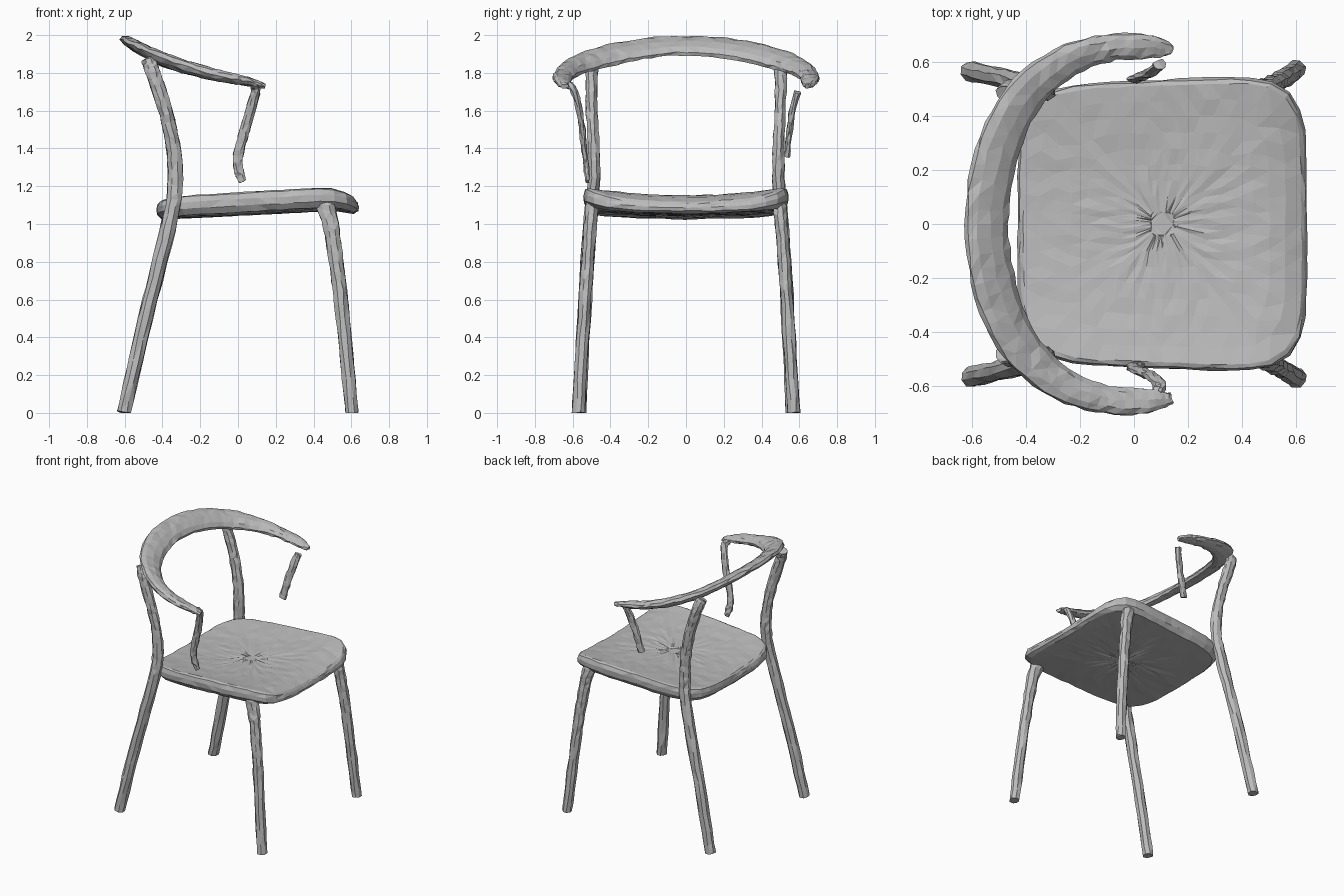
import bpy, bmesh, math, random
from mathutils import Vector

random.seed(4)
if "Cube" in bpy.data.objects:
    bpy.data.objects.remove(bpy.data.objects["Cube"], do_unlink=True)

# One plain grey for the whole chair
grey = bpy.data.materials.new("plain grey")
grey.use_nodes = True
colour = (0.5, 0.5, 0.5, 1)
grey.diffuse_color = colour
grey.node_tree.nodes["Principled BSDF"].inputs["Base Color"].default_value = colour


def loft(name, rings, jitter):
    """Join closed rings of points into a capped, slightly uneven faceted solid."""
    bm = bmesh.new()
    rows = []
    for ring in rings:
        row = []
        for p in ring:
            q = p + Vector([random.uniform(-jitter, jitter) for _ in range(3)])
            q.z = max(q.z, 0)
            row.append(bm.verts.new(q))
        rows.append(row)
    n = len(rows[0])
    for a, b in zip(rows, rows[1:]):
        for i in range(n):
            j = (i + 1) % n
            bm.faces.new((a[i], a[j], b[j], b[i]))
    bm.faces.new(rows[0][::-1])
    bm.faces.new(rows[-1])
    bmesh.ops.triangulate(bm, faces=bm.faces[:])
    bmesh.ops.recalc_face_normals(bm, faces=bm.faces[:])
    mesh = bpy.data.meshes.new(name)
    bm.to_mesh(mesh)
    bm.free()
    mesh.materials.append(grey)
    obj = bpy.data.objects.new(name, mesh)
    bpy.context.collection.objects.link(obj)
    return obj


def smooth_path(keys, steps):
    """Catmull-Rom through keys of any width."""
    out = []
    last = len(keys) - 1
    for i in range(last):
        p0, p1, p2, p3 = (keys[min(max(k, 0), last)] for k in range(i - 1, i + 3))
        for s in range(steps):
            t = s / steps
            out.append([0.5 * (2 * b + (c - a) * t + (2 * a - 5 * b + 4 * c - d) * t ** 2
                        + (3 * b - a - 3 * c + d) * t ** 3)
                        for a, b, c, d in zip(p0, p1, p2, p3)])
    return out + [list(keys[-1])]


def sweep(name, keys, ref, steps=5, sides=8):
    """Keys are x, y, z, half width, half thickness, tilt in degrees."""
    path = smooth_path(keys, steps)
    centres = [Vector(p[:3]) for p in path]
    rings = []
    for i, (c, p) in enumerate(zip(centres, path)):
        tangent = (centres[min(i + 1, len(path) - 1)] - centres[max(i - 1, 0)]).normalized()
        side = tangent.cross(Vector(ref)).normalized()
        up = side.cross(tangent)
        tilt = math.radians(p[5])
        wide = side * math.cos(tilt) + up * math.sin(tilt)
        thin = up * math.cos(tilt) - side * math.sin(tilt)
        ring = []
        for k in range(sides):
            a = math.tau * (k + 0.5) / sides
            ring.append(c + wide * math.cos(a) * p[3] * 1.05 + thin * math.sin(a) * p[4] * 1.05)
        rings.append(ring)
    return loft(name, rings, 0.004)


def flip(keys):
    return [(k[0], -k[1], *k[2:]) for k in keys]


# Seat: rounded square, dished across, dropping at the front edge
def seat_point(angle, t, s):
    c, d = math.cos(angle), math.sin(angle)
    r = t * (abs(c) ** 5.5 + abs(d) ** 5.5) ** (-1 / 5.5)
    x = 0.105 + 0.535 * c * r
    y = (0.53 + 0.04 * x) * d * r
    drop = 1.5 * max(x - 0.45, 0) ** 2
    dish = 1 - min((y / 0.53) ** 2, 1)
    top = 1.17 + 0.05 * x - drop - 0.04 * dish
    bottom = 1.065 + 0.05 * x - 0.5 * drop - 0.02 * dish
    return Vector((x, y, top + (bottom - top) * s))


top_rings = [(0.08 + 0.11 * i, 0) for i in range(9)]
rim_rings = [(0.985, 0.08), (1, 0.35), (0.995, 0.7), (0.95, 1)]
under_rings = [(0.8 - 0.18 * i, 1) for i in range(5)]
loft("seat", [[seat_point(math.tau * k / 56, t, s) for k in range(56)]
              for t, s in top_rings + rim_rings + under_rings], 0.003)

# Bent rail forming the backrest and both arms
half_rail = [
    (0.14, 0.645, 1.73, 0.02, 0.012, 0),
    (0.05, 0.655, 1.755, 0.045, 0.022, 8),
    (-0.1, 0.65, 1.785, 0.05, 0.028, 12),
    (-0.27, 0.59, 1.83, 0.063, 0.032, 22),
    (-0.42, 0.45, 1.88, 0.08, 0.032, 30),
    (-0.51, 0.25, 1.925, 0.088, 0.03, 30),
]
middle = [(-0.545, 0, 1.945, 0.088, 0.028, 30)]
sweep("back_and_arm_rail", half_rail + middle + flip(half_rail)[::-1], (0, 0, 1), 5, 10)

# Legs: the back pair carries on upward to hold the rail
back_leg = [
    (-0.605, 0.565, 0, 0.036, 0.036, 0),
    (-0.49, 0.54, 0.5, 0.039, 0.036, 0),
    (-0.37, 0.51, 0.98, 0.041, 0.036, 0),
    (-0.332, 0.49, 1.2, 0.041, 0.034, 0),
    (-0.345, 0.49, 1.42, 0.037, 0.03, 0),
    (-0.39, 0.5, 1.62, 0.037, 0.03, 0),
    (-0.45, 0.5, 1.8, 0.038, 0.032, 0),
    (-0.475, 0.48, 1.87, 0.036, 0.032, 0),
]
front_leg = [
    (0.602, 0.57, 0, 0.034, 0.034, 0),
    (0.555, 0.54, 0.5, 0.036, 0.033, 0),
    (0.52, 0.52, 0.8, 0.039, 0.033, 0),
    (0.49, 0.505, 1.0, 0.042, 0.034, 0),
    (0.455, 0.49, 1.12, 0.05, 0.036, 0),
]
for label, keys in (("back_leg", back_leg), ("front_leg", front_leg)):
    sweep(label + "_left", keys, (0, 1, 0))
    sweep(label + "_right", flip(keys), (0, 1, 0))

# Short arm supports hanging below the arm tips; one is shorter
support = [
    (0.095, 0.59, 1.7, 0.024, 0.018, 0),
    (0.06, 0.56, 1.58, 0.026, 0.016, 0),
    (0.025, 0.545, 1.46, 0.026, 0.016, 0),
    (0.0, 0.535, 1.36, 0.027, 0.014, 0),
]
lower_end = [(0.005, 0.525, 1.28, 0.026, 0.014, 0), (0.025, 0.52, 1.225, 0.016, 0.01, 0)]
arm_joint = [(0.085, 0.625, 1.74, 0.024, 0.018, 0)]
sweep("arm_support_left", support, (0, 1, 0), 3)
sweep("arm_support_right", flip(arm_joint + support + lower_end), (0, 1, 0), 3)
